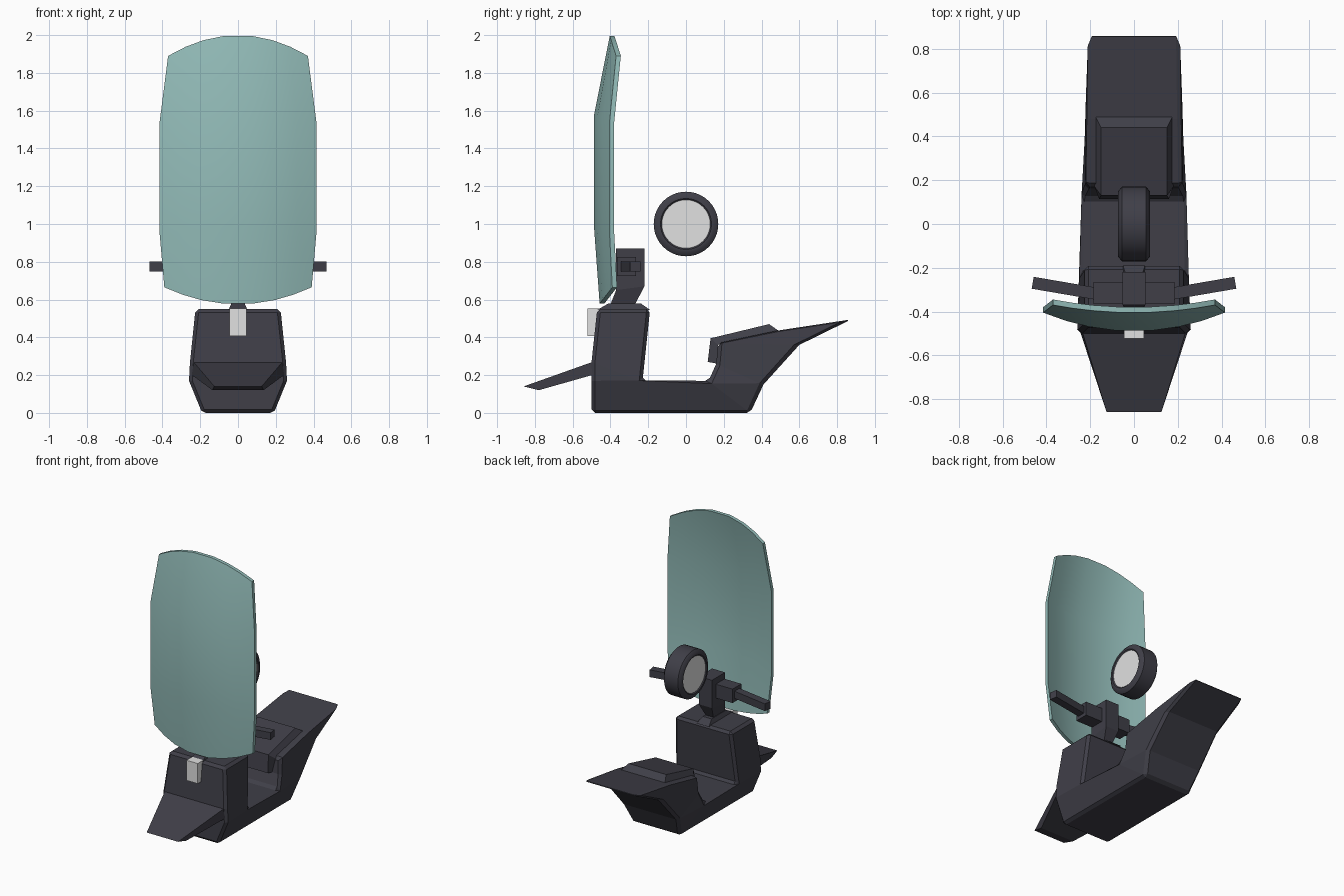
import bpy, bmesh, math
from mathutils import Matrix

if "Cube" in bpy.data.objects:
    bpy.data.objects.remove(bpy.data.objects["Cube"])

def mat(name, c):
    m = bpy.data.materials.new(name)
    m.diffuse_color = (*c, 1)
    m.use_nodes = True
    m.node_tree.nodes["Principled BSDF"].inputs["Base Color"].default_value = m.diffuse_color
    return m

DARK = mat("dark grey", (0.050, 0.049, 0.064))
GLASS = mat("teal glass", (0.29, 0.50, 0.48))
WHITE = mat("white", (0.75, 0.75, 0.75))

def finish(name, bm, *mats):
    bmesh.ops.recalc_face_normals(bm, faces=bm.faces[:])
    me = bpy.data.meshes.new(name)
    bm.to_mesh(me)
    bm.free()
    for m in mats:
        me.materials.append(m)
    ob = bpy.data.objects.new(name, me)
    bpy.context.collection.objects.link(ob)
    return ob

def smooth(ob, deg):
    bpy.ops.object.select_all(action='DESELECT')
    bpy.context.view_layer.objects.active = ob
    ob.select_set(True)
    bpy.ops.object.shade_smooth_by_angle(angle=math.radians(deg))

def slab(name, pts, faces, m=DARK, bevel=0):
    """Side panels from (y, z, half width) points, mirrored and bridged across."""
    bm = bmesh.new()
    sides = [[bm.verts.new((s * w, y, z)) for y, z, w in pts] for s in (1, -1)]
    count = {}
    for f in faces:
        for v in sides:
            bm.faces.new([v[i] for i in f])
        for a, b in zip(f, f[1:] + f[:1]):
            k = (min(a, b), max(a, b))
            count[k] = count.get(k, 0) + 1
    for (a, b), n in count.items():
        if n == 1:
            bm.faces.new((sides[0][a], sides[0][b], sides[1][b], sides[1][a]))
    ob = finish(name, bm, m)
    if bevel:
        mod = ob.modifiers.new("chamfer", 'BEVEL')
        mod.width, mod.segments = bevel, 1
        mod.limit_method, mod.angle_limit = 'ANGLE', math.radians(32)
        mod.use_clamp_overlap = False
    return ob

def box(name, size, loc, rot=0, m=DARK):
    bm = bmesh.new()
    bmesh.ops.create_cube(bm, size=1, matrix=Matrix.Translation(loc)
                          @ Matrix.Rotation(rot, 4, 'Z') @ Matrix.Diagonal((*size, 1)))
    return finish(name, bm, m)

# Main hull: front column, footboard and tail
slab("hull", [(-.50, 0, .19), (.34, 0, .19), (-.50, .17, .26), (-.23, .17, .25),
              (.12, .17, .245), (.41, .15, .225), (-.47, .55, .225), (-.19, .55, .225),
              (.16, .26, .225), (.17, .37, .22), (.60, .36, .22), (.875, .495, .21),
              (.48, .435, .215), (-.50, .27, .255)],
     [[0, 1, 4, 3, 2], [1, 5, 4], [2, 3, 13], [3, 7, 6, 13], [4, 5, 8],
      [8, 5, 10, 9], [9, 10, 12], [12, 10, 11]], bevel=.018)

# Front fender
slab("fender", [(-.86, .14, .125), (-.78, .12, .135), (-.48, .205, .25), (-.48, .275, .24)],
     [[0, 1, 2, 3]])

# Seat pad
slab("seat", [(.115, .27, .16), (.17, .26, .16), (.17, .36, .18), (.49, .435, .175),
              (.44, .47, .15), (.13, .395, .15)], [[0, 1, 2, 5], [2, 3, 4, 5]])

# Steering neck: foot, neck, head
slab("neck_foot", [(-.47, .545, .05), (-.19, .545, .05), (-.24, .58, .035), (-.41, .58, .035)],
     [[0, 1, 2, 3]])
slab("neck", [(-.40, .575, .03), (-.27, .575, .03), (-.22, .67, .052), (-.22, .87, .052),
              (-.37, .87, .052), (-.37, .65, .052)], [[0, 1, 2, 5], [2, 3, 4, 5]])

# Handlebars
for side, s in (("left", -1), ("right", 1)):
    box("bar_clamp_" + side, (.14, .10, .10), (s * .115, -.315, .775))
    box("handlebar_" + side, (.29, .055, .052), (s * .32, -.293, .775), s * .17)

# Headlight
box("headlight", (.09, .07, .145), (0, -.487, .48), m=WHITE)

# Windshield: curved rows (z centre, z edge, half width, y centre, y edge)
rows = [(2.0, 1.89, .37, -.405, -.37), (1.58, 1.54, .415, -.49, -.405),
        (.98, .95, .415, -.49, -.405), (.575, .665, .39, -.46, -.39)]
cols = (-1, -.75, -.5, -.2, .2, .5, .75, 1)
bm = bmesh.new()
grids = []
for back in (0, .025):
    grids.append([[bm.verts.new((u * w, yc + (ye - yc) * u * u + back,
                                 zc + (ze - zc) * u * u)) for u in cols]
                  for zc, ze, w, yc, ye in rows])
for g in grids:
    for a, b in zip(g, g[1:]):
        for i in range(len(cols) - 1):
            bm.faces.new((a[i], a[i + 1], b[i + 1], b[i]))
rims = [g[0] + [r[-1] for r in g[1:-1]] + g[-1][::-1] + [r[0] for r in g[-2:0:-1]]
        for g in grids]
n = len(rims[0])
for i in range(n):
    j = (i + 1) % n
    bm.faces.new((rims[0][i], rims[0][j], rims[1][j], rims[1][i]))
smooth(finish("windshield", bm, GLASS), 30)

# Floating wheel: revolved rim with white side discs
prof = [(.066, .128), (.072, .135), (.072, .15), (.055, .171),
        (-.055, .171), (-.072, .15), (-.072, .135), (-.066, .128)]
bm = bmesh.new()
N = 40
rings = [[bm.verts.new((x, r * math.cos(k * math.tau / N), 1 + r * math.sin(k * math.tau / N)))
          for k in range(N)] for x, r in prof]
for a, b in zip(rings, rings[1:]):
    for k in range(N):
        bm.faces.new((a[k], a[(k + 1) % N], b[(k + 1) % N], b[k]))
for r in (rings[0], rings[-1]):
    bm.faces.new(r).material_index = 1
smooth(finish("wheel", bm, DARK, WHITE), 40)
